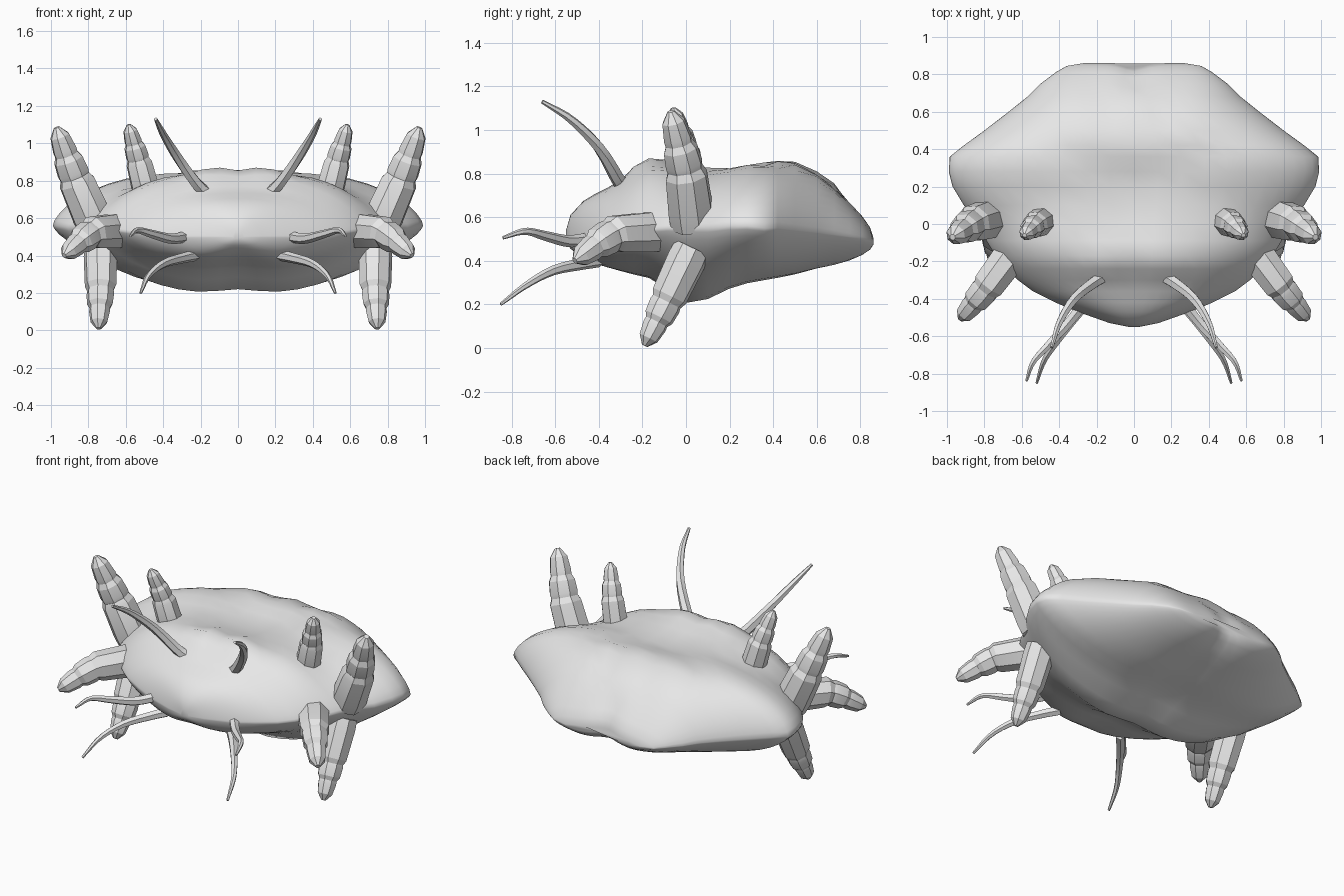
import bpy, bmesh, math
from mathutils import Vector

if "Cube" in bpy.data.objects:
    bpy.data.objects.remove(bpy.data.objects["Cube"])

shell_mat = bpy.data.materials.new("pale_grey")
shell_mat.diffuse_color = (0.8, 0.8, 0.8, 1)
shell_mat.use_nodes = True
shell_mat.node_tree.nodes["Principled BSDF"].inputs["Base Color"].default_value = shell_mat.diffuse_color


def finish(name, bm, angle, mirror=False):
    bmesh.ops.recalc_face_normals(bm, faces=bm.faces)
    me = bpy.data.meshes.new(name)
    bm.to_mesh(me)
    bm.free()
    me.materials.append(shell_mat)
    ob = bpy.data.objects.new(name, me)
    bpy.context.collection.objects.link(ob)
    if mirror:
        ob.modifiers.new("mirror", 'MIRROR')
    bpy.ops.object.select_all(action='DESELECT')
    ob.select_set(True)
    bpy.context.view_layer.objects.active = ob
    bpy.ops.object.shade_smooth_by_angle(angle=math.radians(angle))
    return ob


def skin(bm, rings):
    """Join rings of vertices and close both ends."""
    n = len(rings[0])
    for a, b in zip(rings, rings[1:]):
        for i in range(n):
            j = (i + 1) % n
            bm.faces.new((a[i], a[j], b[j], b[i]))
    bm.faces.new(rings[0])
    bm.faces.new(rings[-1])


def spline(pts, t):
    """Point on a smooth curve through pts, t from 0 to 1."""
    p = [Vector(q) for q in pts]
    p = [2 * p[0] - p[1]] + p + [2 * p[-1] - p[-2]]
    u = t * (len(pts) - 1)
    i = min(int(u), len(pts) - 2)
    u -= i
    a, b, c, d = p[i:i + 4]
    return 0.5 * (2 * b + (c - a) * u + (2 * a - 5 * b + 4 * c - d) * u * u
                  + (3 * b - a - 3 * c + d) * u ** 3)


def tube(name, pts, profile, sides, angle):
    """Mirrored tube along pts; profile holds (position, radius)."""
    bm = bmesh.new()
    rings = []
    for t, r in profile:
        c = spline(pts, t)
        d = (spline(pts, min(1, t + .02)) - spline(pts, max(0, t - .02))).normalized()
        ref = Vector((0.8, 0.6, 0)) if abs(d.z) > .75 else Vector((0, 0, 1))
        s = d.cross(ref).normalized()
        v = s.cross(d)
        rings.append([bm.verts.new(c + r * (s * math.cos(k) + v * math.sin(k)))
                      for k in (2 * math.pi * (i + .5) / sides for i in range(sides))])
    skin(bm, rings)
    return finish(name, bm, angle, True)


# Body shell: y, half width, rim height, top height, bottom height
stations = [
    (-.55, .03, .50, .54, .46), (-.53, .13, .50, .61, .43), (-.47, .30, .50, .675, .39),
    (-.42, .42, .51, .705, .37), (-.36, .54, .52, .735, .355), (-.30, .62, .53, .77, .34),
    (-.24, .68, .54, .83, .325), (-.17, .74, .54, .865, .31), (-.09, .79, .55, .855, .26),
    (0, .83, .55, .835, .195), (.1, .91, .55, .83, .215), (.2, .97, .56, .83, .265),
    (.28, .99, .56, .84, .29), (.36, .985, .55, .85, .305), (.42, .91, .55, .855, .315),
    (.5, .80, .54, .845, .33), (.6, .67, .53, .80, .355), (.68, .57, .52, .745, .37),
    (.75, .50, .51, .675, .39), (.81, .42, .50, .61, .415), (.845, .36, .49, .56, .44),
    (.86, .27, .485, .515, .465)]
HALF = 24
bm = bmesh.new()
rings = []
for y, w, rim, top, bottom in stations:
    ring = []
    rear = min(1, max(0, (y + .1) / .3))      # squarer shoulders toward the rear
    for i in range(2 * HALF):
        upper = i < HALF
        u = math.cos(math.pi * i / HALF)
        x = w * u
        k = rear if upper else .4 * rear
        h = max(0, 1 - abs(u) ** (2.5 + .5 * k)) ** (.8 - .15 * k)
        # radial furrows spreading from the middle of the back
        r = math.hypot(x, y - .2)
        furrow = .01 * math.cos(9 * math.atan2(x, y - .2)) * min(1, r / .3) * h
        if y < -.25:
            furrow = 0
        if upper:
            z = rim + (top - rim) * h + furrow - .02 * math.exp(-(r / .18) ** 2)
        else:
            z = rim - (rim - bottom) * h + .025 * math.exp(-(x / .15) ** 2) * h
        notch = .03 * math.exp(-(x / .08) ** 2) if y > .7 else 0
        ring.append(bm.verts.new((x, y - notch, z)))
    rings.append(ring)
skin(bm, rings)
finish("body_shell", bm, 60)


# Stepped, faceted limbs
def limb(name, pts, r):
    steps = [(0, .95), (.12, 1), (.48, .93), (.54, .78), (.58, .82), (.70, .76),
             (.75, .60), (.79, .62), (.92, .50), (1, .15)]
    tube(name, pts, [(t, k * r) for t, k in steps], 8, 20)


limb("upper_arm", [(.76, .03, .56), (.865, .0, .80), (.97, -.07, 1.085)], .108)
limb("back_spike", [(.48, .02, .70), (.53, -.005, .90), (.585, -.06, 1.10)], .077)
limb("front_arm", [(.64, -.14, .53), (.78, -.33, .52), (.93, -.51, .40)], .098)
limb("lower_leg", [(.735, .03, .46), (.735, -.08, .23), (.745, -.19, .01)], .092)


# Thin curved feelers
def feeler(name, pts, r):
    n = 14
    tube(name, pts, [(i / n, r * (1 - .75 * (i / n) ** 1.6)) for i in range(n + 1)], 6, 35)


feeler("top_feeler", [(.14, -.27, .72), (.21, -.31, .77), (.32, -.40, .92),
                      (.40, -.53, 1.05), (.44, -.66, 1.13)], .036)
feeler("middle_feeler", [(.28, -.44, .50), (.36, -.54, .49), (.46, -.65, .515),
                         (.54, -.74, .535), (.575, -.84, .505)], .03)
feeler("lower_feeler", [(.23, -.40, .40), (.30, -.48, .385), (.40, -.61, .355),
                        (.48, -.73, .29), (.52, -.85, .20)], .03)
